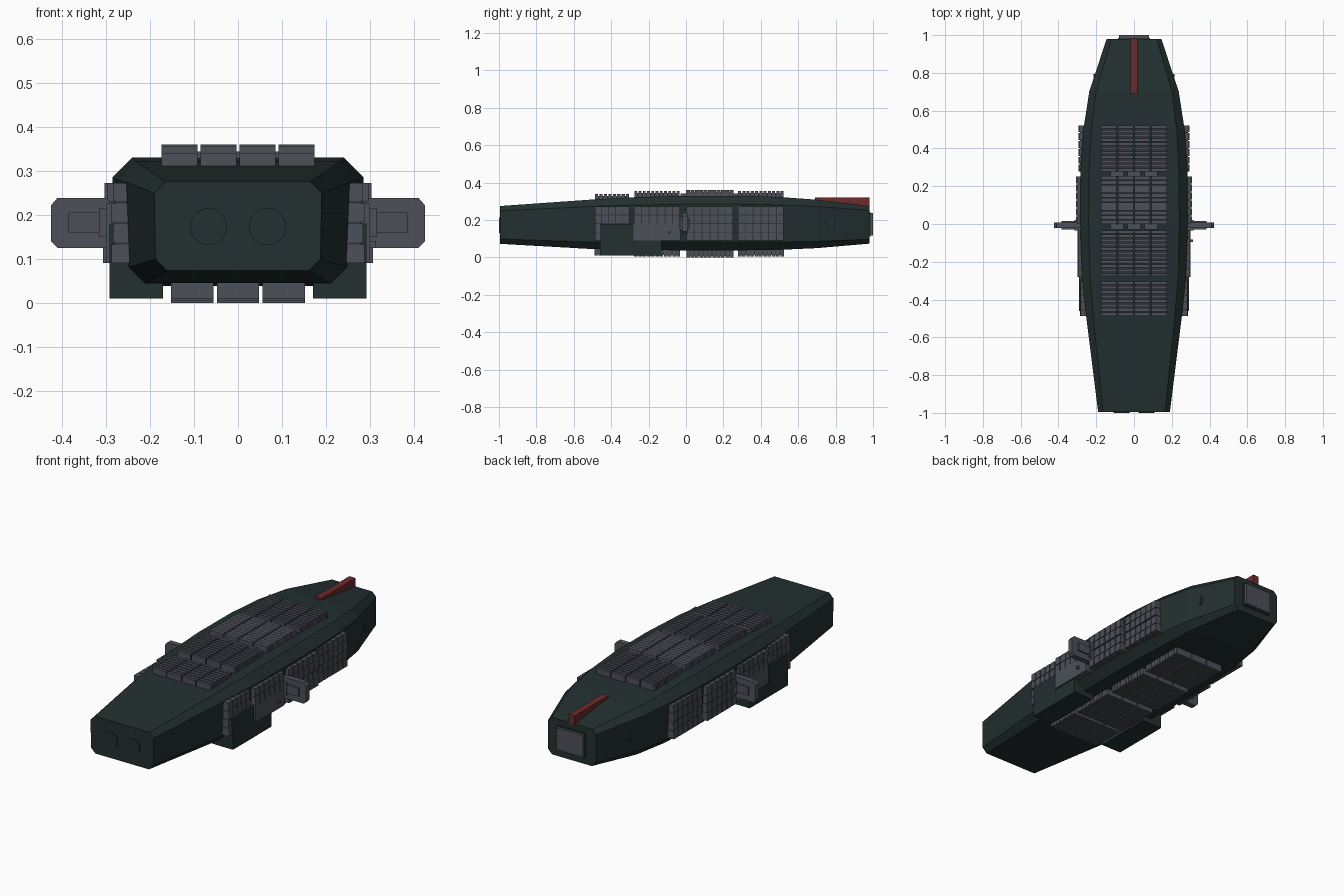
import bpy, bmesh, math
from mathutils import Matrix, Vector

if "Cube" in bpy.data.objects:
    bpy.data.objects.remove(bpy.data.objects["Cube"])


def material(name, rgb):
    m = bpy.data.materials.new(name)
    m.diffuse_color = (*rgb, 1)
    m.use_nodes = True
    m.node_tree.nodes["Principled BSDF"].inputs["Base Color"].default_value = m.diffuse_color
    return m


GREEN = material("dark green", (0.017, 0.029, 0.029))
GREY = material("blue grey", (0.075, 0.080, 0.100))
SHADE = material("deep grey", (0.030, 0.033, 0.040))
RED = material("dull red", (0.150, 0.024, 0.024))


def finish(name, bm, mats):
    bmesh.ops.recalc_face_normals(bm, faces=bm.faces[:])
    me = bpy.data.meshes.new(name)
    bm.to_mesh(me)
    bm.free()
    for m in mats:
        me.materials.append(m)
    ob = bpy.data.objects.new(name, me)
    bpy.context.collection.objects.link(ob)
    return ob


def add_box(bm, xr, yr, zr, slot=0):
    """Box from three (low, high) ranges."""
    size = [abs(r[1] - r[0]) for r in (xr, yr, zr)]
    mid = [(r[0] + r[1]) / 2 for r in (xr, yr, zr)]
    mat = Matrix.Translation(mid) @ Matrix.Diagonal((*size, 1))
    verts = bmesh.ops.create_cube(bm, size=1, matrix=mat)["verts"]
    for f in {f for v in verts for f in v.link_faces}:
        f.material_index = slot


def box(name, xr, yr, zr, mat):
    bm = bmesh.new()
    add_box(bm, xr, yr, zr)
    return finish(name, bm, [mat])


def flip(r, s):
    return (r[0] * s, r[1] * s)


def prism(name, outline, y0, y1, mat):
    """Extrude an x-z outline along y."""
    bm = bmesh.new()
    f = bm.faces.new([bm.verts.new((x, y0, z)) for x, z in outline])
    new = bmesh.ops.extrude_face_region(bm, geom=[f])["geom"]
    for v in new:
        if isinstance(v, bmesh.types.BMVert):
            v.co.y = y1
    return finish(name, bm, [mat])


# Hull: chamfered sections lofted along y (y, half width, bottom, top, chamfer)
stations = [(-0.995, 0.19, 0.073, 0.275, 0.026), (-0.5, 0.252, 0.045, 0.310, 0.037),
            (-0.28, 0.275, 0.040, 0.322, 0.042), (0.0, 0.285, 0.038, 0.330, 0.045),
            (0.28, 0.283, 0.038, 0.330, 0.045), (0.5, 0.268, 0.041, 0.323, 0.042),
            (0.7, 0.237, 0.050, 0.309, 0.036), (0.98, 0.145, 0.074, 0.275, 0.024)]
bm = bmesh.new()
rings = []
for y, w, lo, hi, c in stations:
    wl = w - 0.45 * (c - 0.02)
    half = [(w - c, hi), (w, hi - c), (wl, lo + c), (wl - c, lo)]
    ring = half + [(-x, z) for x, z in reversed(half)]
    rings.append([bm.verts.new((x, y, z)) for x, z in ring])
for a, b in zip(rings, rings[1:]):
    for i in range(8):
        j = (i + 1) % 8
        bm.faces.new((a[i], a[j], b[j], b[i]))
bm.faces.new(rings[0])
bm.faces.new(rings[-1])
finish("hull", bm, [GREEN])

# Cargo rows: (y start, y end, top height, bottom height, side reach, rib gap)
rows = [(-0.49, -0.30, 0.340, 0.010, 0.287, 0.007), (-0.28, -0.03, 0.355, 0.004, 0.300, 0.007),
        (0.0, 0.255, 0.360, 0.000, 0.306, 0.002), (0.275, 0.525, 0.355, 0.004, 0.293, 0.007)]


def ribs(y0, y1, count, gap):
    step = (y1 - y0) / count
    return [(y0 + i * step + gap / 2, y0 + (i + 1) * step - gap / 2) for i in range(count)]


for k, (y0, y1, top, low, reach, gap) in enumerate(rows):
    # Ribbed containers on the deck
    bm = bmesh.new()
    for x in ribs(-0.177, 0.177, 4, 0.006):
        add_box(bm, (x[0] + 0.002, x[1] - 0.002), (y0 + 0.004, y1 - 0.004), (0.28, top - 0.010), 1)
        for y in ribs(y0, y1, round((y1 - y0) / 0.0235), gap):
            add_box(bm, x, y, (0.29, top))
    finish(f"deck_containers_{k}", bm, [GREY, SHADE])

    # Ribbed containers under the belly
    bm = bmesh.new()
    for x in ribs(-0.155, 0.155, 3, 0.007):
        add_box(bm, (x[0] + 0.002, x[1] - 0.002), (y0 + 0.004, y1 - 0.004), (low + 0.008, 0.07), 1)
        for y in ribs(y0, y1, round((y1 - y0) / 0.0235), 0.004):
            add_box(bm, x, y, (low, 0.06))
    finish(f"belly_containers_{k}", bm, [GREY, SHADE])

    # Stacked containers on both flanks
    for s, side in ((1, "right"), (-1, "left")):
        bm = bmesh.new()
        add_box(bm, flip((0.22, reach - 0.008), s), (y0 + 0.004, y1 - 0.004), (0.093, 0.270), 1)
        for n, z in enumerate(ribs(0.088, 0.275, 4, 0.005)):
            if k == 1 and n < 2:
                add_box(bm, flip((0.235, reach), s), (y0, y1), (z[0], z[1] + 0.005))
                continue
            for y in ribs(y0, y1, round((y1 - y0) / 0.04), 0.005):
                add_box(bm, flip((0.235, reach - 0.003 * (n % 2)), s), y, z)
        finish(f"{side}_flank_containers_{k}", bm, [GREY, SHADE])

# Couplings between deck rows
for k, y in enumerate((-0.015, 0.265)):
    bm = bmesh.new()
    for x in (-0.09, 0.0, 0.09):
        add_box(bm, (x - 0.035, x + 0.035), (y - 0.014, y + 0.014), (0.31, 0.343))
    finish(f"deck_coupling_{k}", bm, [GREY])

for s, side in ((1, "right"), (-1, "left")):
    # Lower hangar pods
    box(f"{side}_pod", flip((0.17, 0.292), s), (-0.46, -0.13), (0.01, 0.18), GREEN)
    # Docking arms with clipped outer corners
    arm = [(0.27, 0.125), (0.41, 0.125), (0.424, 0.14), (0.424, 0.222), (0.41, 0.238), (0.27, 0.238)]
    prism(f"{side}_docking_arm", [(x * s, z) for x, z in arm], -0.022, 0.008, GREY)
    box(f"{side}_arm_rib", flip((0.29, 0.385), s), (-0.030, 0.016), (0.160, 0.205), GREY)
    box(f"{side}_arm_mount", flip((0.27, 0.315), s), (-0.035, 0.022), (0.150, 0.215), GREY)
    # Flank hatches near the stern
    box(f"{side}_hatch", flip((0.18, 0.214), s), (0.775, 0.795), (0.16, 0.20), GREEN)
    # Round ports on the bow
    bm = bmesh.new()
    mat = Matrix.Translation((0.067 * s, -0.9965, 0.173)) @ Matrix.Rotation(math.pi / 2, 4, 'X')
    bmesh.ops.create_cone(bm, cap_ends=True, segments=32, radius1=0.042, radius2=0.042,
                          depth=0.007, matrix=mat)
    finish(f"{side}_bow_port", bm, [GREEN])

# Small sensor on the right flank
box("flank_sensor", (0.28, 0.313), (-0.095, -0.083), (0.125, 0.14), GREY)

# Red dorsal fin and stern door
box("dorsal_fin", (-0.018, 0.018), (0.69, 0.982), (0.27, 0.32), RED)
box("stern_door_frame", (-0.086, 0.086), (0.97, 0.986), (0.112, 0.243), SHADE)
box("stern_door", (-0.08, 0.08), (0.97, 1.0), (0.118, 0.237), GREY)
